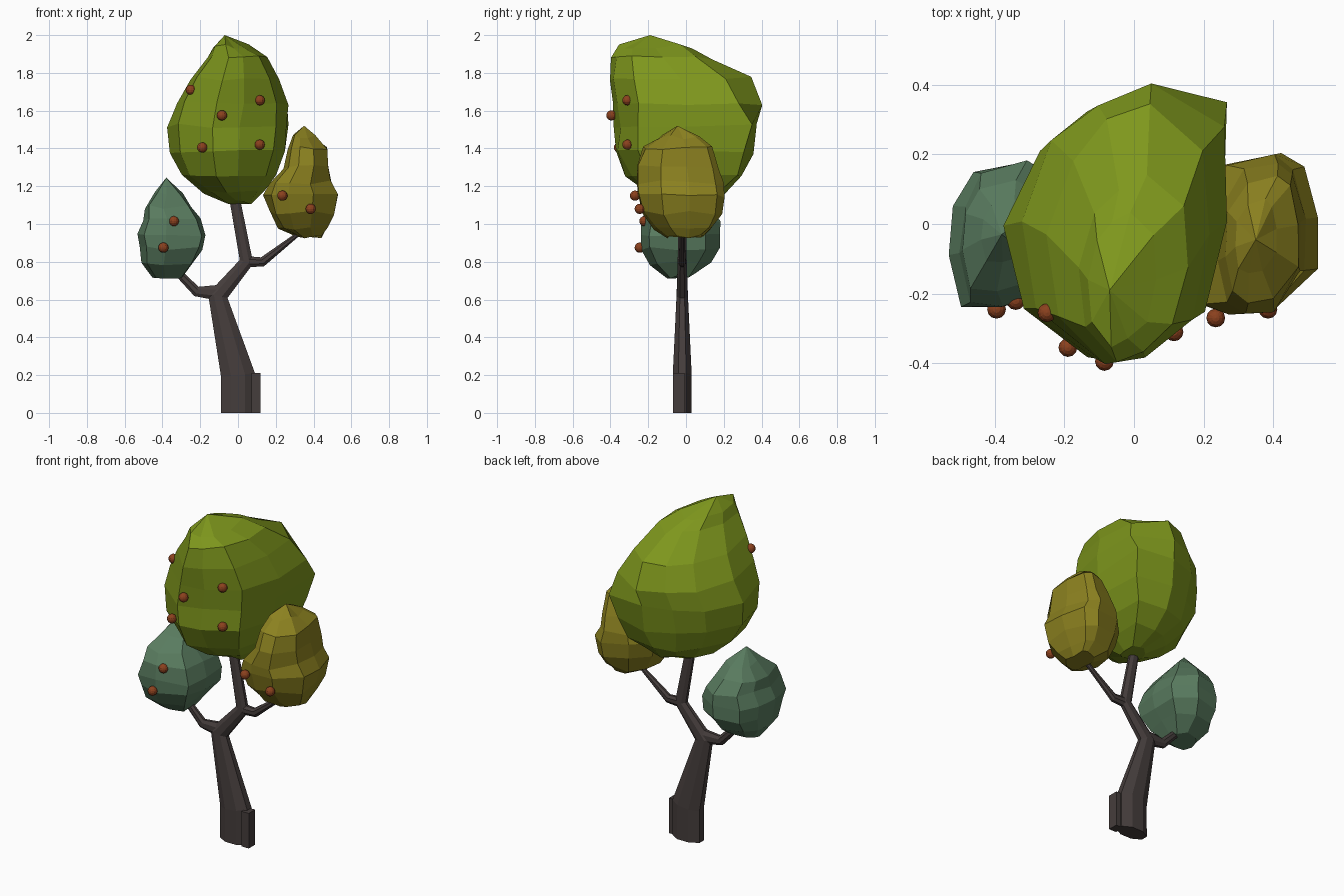
import bpy, bmesh, random
from math import cos, sin, pi
from mathutils import Vector

if "Cube" in bpy.data.objects:
    bpy.data.objects.remove(bpy.data.objects["Cube"])

random.seed(4)


def material(name, rgb):
    m = bpy.data.materials.new(name)
    m.diffuse_color = (*rgb, 1)
    m.use_nodes = True
    m.node_tree.nodes["Principled BSDF"].inputs["Base Color"].default_value = m.diffuse_color
    return m


def loft(name, rings, mat, apex=None):
    """Skin equal-sized rings (bottom to top), capped, optionally with a peak."""
    bm = bmesh.new()
    loops = [[bm.verts.new(p) for p in ring] for ring in rings]
    n = len(loops[0])
    for a, b in zip(loops, loops[1:]):
        for i in range(n):
            j = (i + 1) % n
            bm.faces.new((a[i], a[j], b[j], b[i]))
    bm.faces.new(loops[0][::-1])
    if apex:
        top = bm.verts.new(apex)
        for i in range(n):
            bm.faces.new((loops[-1][i], loops[-1][(i + 1) % n], top))
    else:
        bm.faces.new(loops[-1])
    bmesh.ops.recalc_face_normals(bm, faces=bm.faces)
    me = bpy.data.meshes.new(name)
    bm.to_mesh(me)
    bm.free()
    me.materials.append(mat)
    ob = bpy.data.objects.new(name, me)
    bpy.context.collection.objects.link(ob)
    return ob


def limb(name, path, mat, y=-0.02, sides=8):
    """Tapered limb along (x, z, half width, half depth) points."""
    pts = [Vector((x, y, z)) for x, z, w, d in path]
    rings = []
    for k, (x, z, w, d) in enumerate(path):
        t = Vector()
        if k > 0:
            t += (pts[k] - pts[k - 1]).normalized()
        if k < len(pts) - 1:
            t += (pts[k + 1] - pts[k]).normalized()
        t.normalize()
        side = Vector((t.z, 0, -t.x))
        ring = []
        for i in range(sides):
            a = 2 * pi * (i + 0.5) / sides
            ring.append(pts[k] + side * w * cos(a) / cos(pi / sides)
                        + Vector((0, d * sin(a) / cos(pi / sides), 0)))
        rings.append(ring)
    return loft(name, rings, mat)


def crown(name, outline, levels, apex, mat, upper=None, split=9):
    """Faceted foliage: plan outline fitted to (z, x0, x1, y0, y1) levels;
    levels above split use the upper outline."""
    rings = []
    for z, x0, x1, y0, y1 in levels:
        ring = []
        for u, v in (upper if z > split else outline):
            s = random.uniform(0.97, 1.04)
            ring.append(((x0 + x1) / 2 + u * s * (x1 - x0) / 2,
                         (y0 + y1) / 2 + v * s * (y1 - y0) / 2,
                         z + random.uniform(-0.012, 0.012)))
        rings.append(ring)
    return loft(name, rings, mat, apex)


bark = material("bark", (0.06, 0.047, 0.045))
green = material("green_leaves", (0.21, 0.31, 0.012))
yellow = material("yellow_leaves", (0.26, 0.22, 0.014))
teal = material("teal_leaves", (0.10, 0.20, 0.115))
red = material("fruit_skin", (0.26, 0.053, 0.013))

# Trunk and branches
limb("trunk", [(0, 0, .09, .05), (0, .2, .09, .05), (-.107, .62, .053, .03),
               (.045, .8, .037, .024), (-.03, 1.2, .027, .018)], bark)
limb("left_branch", [(-.08, .635, .045, .026), (-.22, .643, .027, .02),
                     (-.31, .735, .021, .016), (-.36, .8, .016, .014)], bark)
limb("right_branch", [(.04, .8, .03, .022), (.13, .8, .025, .018),
                      (.31, .94, .012, .013), (.35, .98, .01, .01)], bark)
limb("trunk_root_slab", [(.095, 0, .024, .03), (.095, .21, .024, .03)], bark,
     y=-.038, sides=4)

# Foliage crowns
crown("main_crown",
      [(1, 0), (.97, .9), (.27, 1.0), (-.25, .85), (-.68, .57), (-1, 0),
       (-.82, -.63), (-.25, -1), (.2, -.92), (.78, -.64)],
      [(1.115, -.06, .07, -.08, .08), (1.17, -.18, .14, -.2, .2),
       (1.26, -.3, .2, -.31, .3), (1.38, -.365, .25, -.38, .345),
       (1.52, -.375, .265, -.385, .375), (1.64, -.33, .27, -.395, .41),
       (1.77, -.255, .22, -.41, .35), (1.88, -.16, .15, -.39, .14),
       (1.94, -.135, .06, -.35, .03)],
      (-.07, -.19, 2.0), green,
      upper=[(1, 0), (.93, .65), (.27, 1.0), (-.25, .85), (-.68, .57), (-1, 0),
             (-.85, -.63), (-.28, -1), (.2, -.9), (.75, -.62)], split=1.6)
crown("right_crown",
      [(1, .2), (.79, .83), (.45, 1), (-.38, .87), (-.9, .4), (-1, -.3),
       (-.8, -.85), (-.35, -1), (.33, -.97), (1, -.45)],
      [(.935, .31, .44, -.1, .09), (.98, .215, .47, -.165, .145),
       (1.06, .165, .505, -.23, .185), (1.15, .14, .53, -.256, .203),
       (1.22, .17, .49, -.258, .195), (1.3, .245, .48, -.255, .18),
       (1.4, .262, .47, -.22, .14), (1.46, .29, .41, -.14, .07)],
      (.35, -.045, 1.52), yellow)
crown("left_crown",
      [(1, -.1), (.95, .62), (.28, 1), (-.58, .81), (-.9, .37), (-1, -.28),
       (-.78, -.95), (-.17, -1), (.85, -.75)],
      [(.722, -.45, -.29, -.1, .04), (.79, -.51, -.23, -.19, .13),
       (.87, -.525, -.185, -.24, .18), (.94, -.533, -.17, -.243, .183),
       (1.02, -.5, -.2, -.23, .18), (1.09, -.495, -.25, -.19, .13),
       (1.16, -.44, -.29, -.11, .07)],
      (-.38, -.03, 1.245), teal)

# Fruit on the front of the crowns
for i, (x, y, z) in enumerate([
        (-.25, -.255, 1.71), (-.085, -.395, 1.575), (-.19, -.355, 1.405),
        (.115, -.31, 1.655), (.115, -.31, 1.42), (.235, -.27, 1.15),
        (.385, -.245, 1.08), (-.34, -.22, 1.015), (-.395, -.245, .875)]):
    bpy.ops.mesh.primitive_uv_sphere_add(segments=12, ring_count=8,
                                         radius=.027, location=(x, y, z))
    fruit = bpy.context.object
    fruit.name = f"fruit_{i + 1}"
    fruit.data.materials.append(red)
